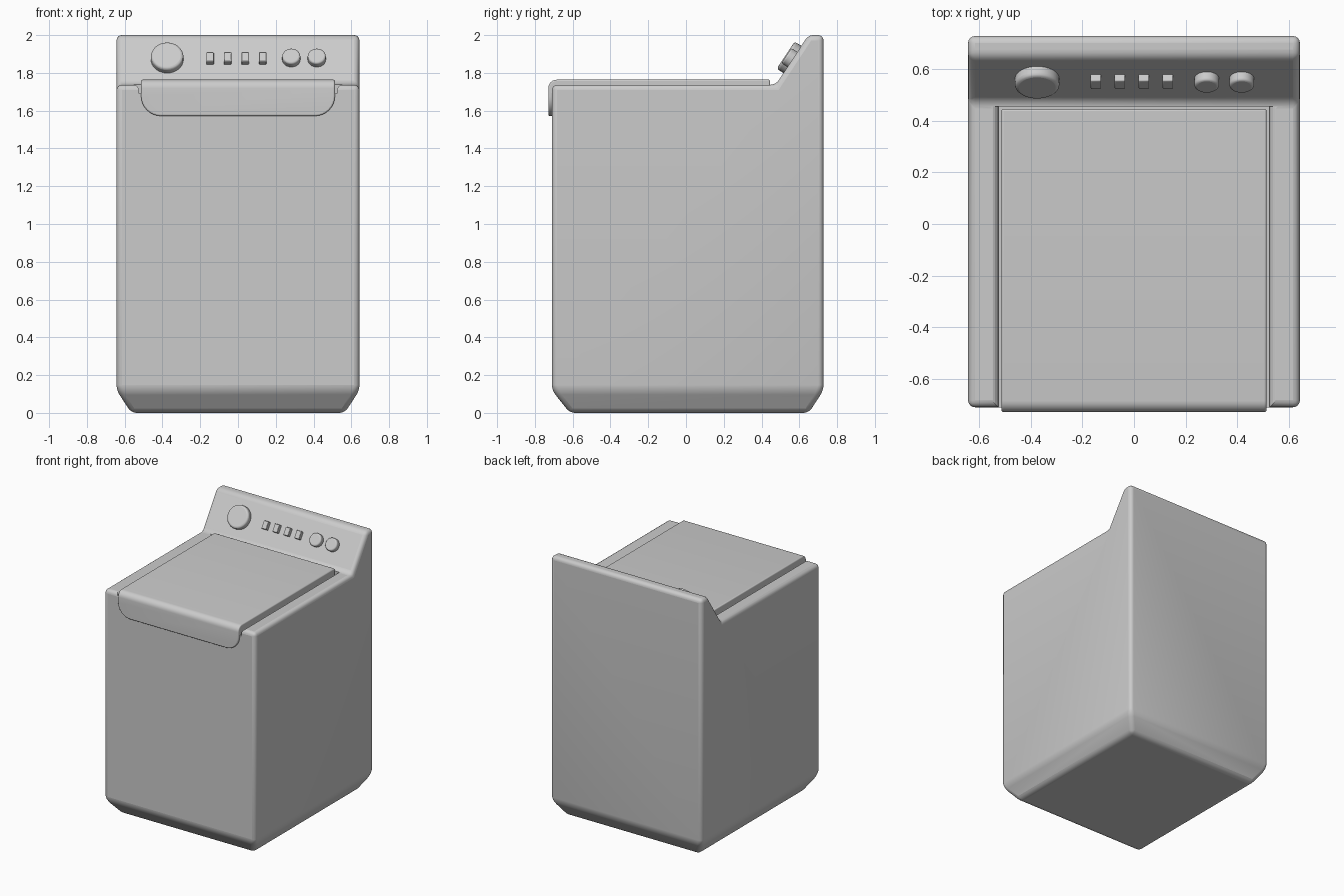
import bpy, bmesh, math
from mathutils import Matrix

if "Cube" in bpy.data.objects:
    bpy.data.objects.remove(bpy.data.objects["Cube"])

TILT = math.radians(56.7)            # slope of the control panel
FOOT_Y, TOP_Z = 0.475, 1.737         # where the panel meets the top


def make_object(name, bm):
    bmesh.ops.recalc_face_normals(bm, faces=bm.faces)
    me = bpy.data.meshes.new(name)
    bm.to_mesh(me)
    bm.free()
    ob = bpy.data.objects.new(name, me)
    bpy.context.collection.objects.link(ob)
    return ob


def smooth(ob, angle=35):
    bpy.ops.object.select_all(action='DESELECT')
    ob.select_set(True)
    bpy.context.view_layer.objects.active = ob
    bpy.ops.object.shade_smooth_by_angle(angle=math.radians(angle))


def add_bevel(ob, width, segments=4, angle=25):
    m = ob.modifiers.new("bevel", 'BEVEL')
    m.width, m.segments = width, segments
    m.limit_method, m.angle_limit = 'ANGLE', math.radians(angle)


def prism(points, vec):
    """Closed polygon extruded along a vector."""
    bm = bmesh.new()
    face = bm.faces.new([bm.verts.new(p) for p in points])
    ext = bmesh.ops.extrude_face_region(bm, geom=[face])
    verts = [g for g in ext['geom'] if isinstance(g, bmesh.types.BMVert)]
    bmesh.ops.translate(bm, verts=verts, vec=vec)
    return bm


# cabinet: side profile lofted across x, tapered at the foot
W, FOOT_W = 0.643, 0.565
side = [(FOOT_W, -0.615, 0), (W, -0.71, 0.12), (W, -0.71, TOP_Z),
        (W, FOOT_Y, TOP_Z), (W, 0.648, 2.0), (W, 0.728, 2.0),
        (W, 0.728, 0.12), (FOOT_W, 0.65, 0)]
bm = bmesh.new()
right = [bm.verts.new(p) for p in side]
left = [bm.verts.new((-x, y, z)) for x, y, z in side]
n = len(side)
for i in range(n):
    j = (i + 1) % n
    bm.faces.new((right[i], right[j], left[j], left[i]))
for row in (right, left):
    bm.faces.new(row[1:7])
    bm.faces.new((row[0], row[1], row[6], row[7]))
cabinet = make_object("cabinet", bm)
add_bevel(cabinet, 0.028)

# recess for the lid, with flared edges that round the side rails
half = [(0.525, 1.69)]
for k in range(6):
    a = math.radians(90 * k / 5)
    half.append((0.555 - 0.03 * math.cos(a), 1.708 + 0.03 * math.sin(a)))
half.append((0.555, 1.80))
outline = half + [(-x, z) for x, z in reversed(half)]
cutter = make_object("lid_recess_cutter",
                     prism([(x, -0.9, z) for x, z in outline], (0, 1.355, 0)))
cutter.hide_render = True
cutter.hide_viewport = True
cut = cabinet.modifiers.new("lid_recess", 'BOOLEAN')
cut.operation, cut.object, cut.solver = 'DIFFERENCE', cutter, 'EXACT'
smooth(cabinet)

# lid: flat top folded down over the front
lid_profile = [(0.445, 1.764), (-0.729, 1.764), (-0.729, 1.572),
               (-0.705, 1.572), (-0.705, 1.685), (0.445, 1.685)]
bm = prism([(-0.513, y, z) for y, z in lid_profile], (1.026, 0, 0))


def edges_where(test):
    return [e for e in bm.edges if all(test(v.co) for v in e.verts)]


corners = [e for e in edges_where(lambda c: c.z < 1.6)
           if abs(e.verts[0].co.x - e.verts[1].co.x) < 1e-4]
bmesh.ops.bevel(bm, geom=corners, offset=0.105, segments=8,
                profile=0.5, affect='EDGES')
fold = edges_where(lambda c: c.y < -0.72 and c.z > 1.76)
bmesh.ops.bevel(bm, geom=fold, offset=0.045, segments=6,
                profile=0.5, affect='EDGES')
lid = make_object("lid", bm)
add_bevel(lid, 0.008, 3, 40)
smooth(lid)


# controls sit on the sloped panel
def on_panel(x, z):
    y = FOOT_Y + (z - TOP_Z) / math.tan(TILT)
    return Matrix.Translation((x, y, z)) @ Matrix.Rotation(TILT, 4, 'X')


SINK = 0.02                          # depth hidden inside the panel


def knob(name, x, radius, depth, edge):
    bm = bmesh.new()
    bmesh.ops.create_cone(bm, cap_ends=True, segments=32, radius1=radius,
                          radius2=radius, depth=depth + SINK)
    bmesh.ops.translate(bm, verts=bm.verts, vec=(0, 0, (depth - SINK) / 2))
    ob = make_object(name, bm)
    ob.matrix_world = on_panel(x, 1.871)
    add_bevel(ob, edge, 3, 40)
    smooth(ob)


def button(name, x):
    bm = bmesh.new()
    bmesh.ops.create_cube(bm, size=1)
    bmesh.ops.scale(bm, verts=bm.verts, vec=(0.04, 0.06, 0.05))
    bmesh.ops.translate(bm, verts=bm.verts, vec=(0, 0, 0.004))
    ob = make_object(name, bm)
    ob.matrix_world = on_panel(x, 1.870)
    add_bevel(ob, 0.004, 2, 40)
    smooth(ob)


knob("main_dial", -0.375, 0.086, 0.042, 0.014)
for i, x in enumerate((0.282, 0.417)):
    knob(f"small_knob_{i + 1}", x, 0.048, 0.038, 0.01)
for i in range(4):
    button(f"button_{i + 1}", -0.148 + 0.093 * i)
